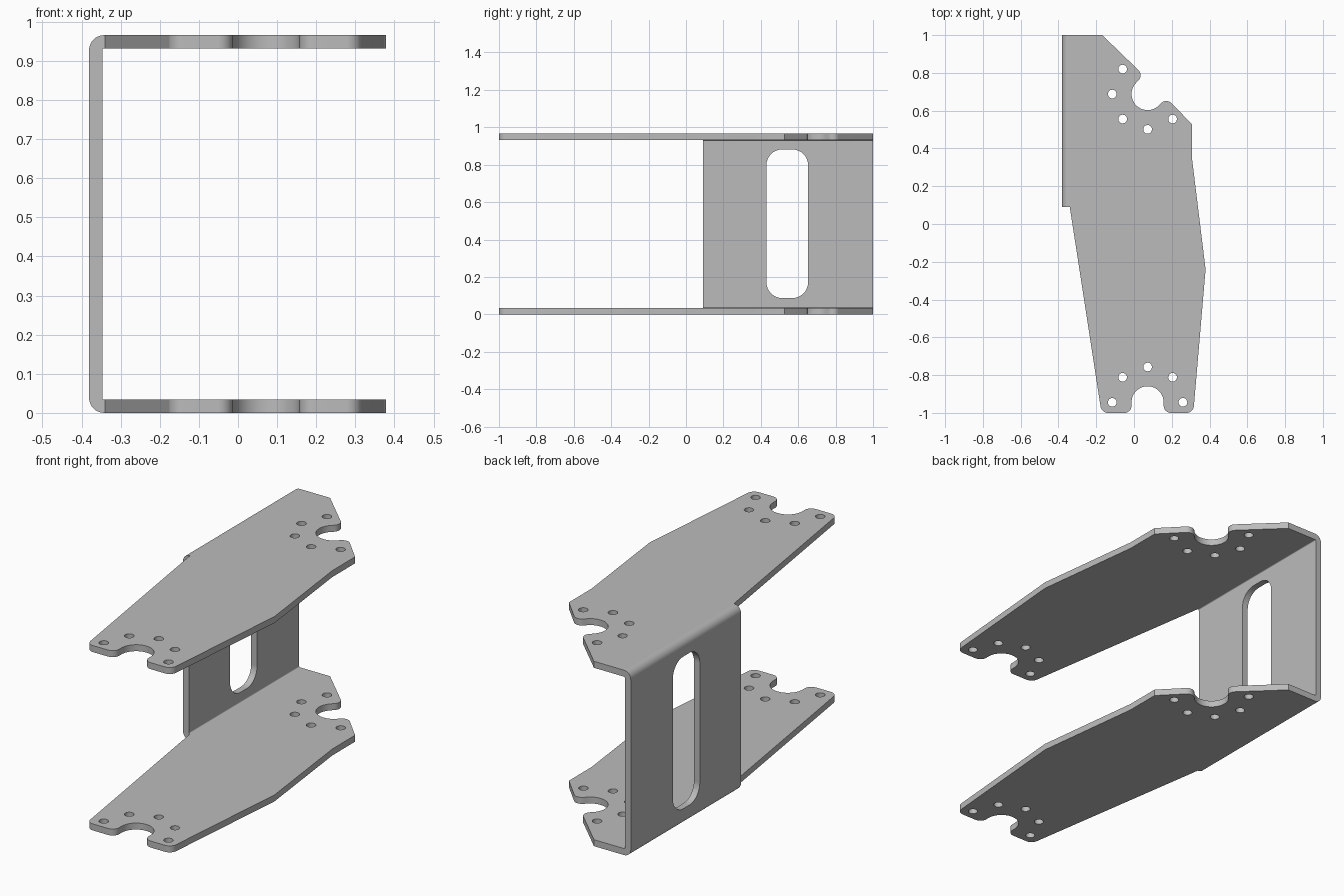
import bpy, bmesh
from math import cos, sin, radians
from mathutils import Vector, Matrix

cube = bpy.data.objects.get("Cube")
if cube:
    bpy.data.objects.remove(cube, do_unlink=True)

HEIGHT, THICK, LEFT = 0.966, 0.034, -0.381
NOTCH_R, BOLT_R = 0.085, 0.187
# mounting ends: centre and opening direction in degrees
ENDS = [((0.072, -0.944), -90), ((0.072, 0.688), 45)]

metal = bpy.data.materials.new("grey metal")
metal.use_nodes = True
metal.diffuse_color = (0.5, 0.5, 0.5, 1)
metal.node_tree.nodes["Principled BSDF"].inputs["Base Color"].default_value = (0.5, 0.5, 0.5, 1)


def polar(centre, r, deg):
    return Vector(centre) + r * Vector((cos(radians(deg)), sin(radians(deg))))


def rounded(corners, steps=8):
    """Turn (x, y, radius) corners into a filleted outline."""
    out = []
    for i, (x, y, r) in enumerate(corners):
        p = Vector((x, y))
        if r == 0:
            out.append(p)
            continue
        a = (Vector(corners[i - 1][:2]) - p).normalized()
        b = (Vector(corners[(i + 1) % len(corners)][:2]) - p).normalized()
        half = a.angle(b) / 2
        centre = p + (a + b).normalized() * r / sin(half)
        d = r * cos(half) / sin(half)
        start, end = p + a * d - centre, p + b * d - centre
        out += [centre + start.slerp(end, k / steps).normalized() * r for k in range(steps + 1)]
    return out


def notch(centre, facing):
    """Round bite with filleted lips, opening towards the facing angle."""
    mouth = polar((0, 0), 0.056, facing)
    arc = [polar(centre, NOTCH_R, facing - 90 - k * 180 / 24) for k in range(25)]
    lips = [arc[0] + mouth, arc[-1] + mouth]
    return [(*lips[0], 0.038)] + [(*p, 0) for p in arc] + [(*lips[1], 0.038)]


def prism(bm, outline, low, high, matrix=Matrix()):
    """Closed solid between two copies of an outline."""
    base, cap = [[bm.verts.new(matrix @ Vector((p[0], p[1], level))) for p in outline]
                 for level in (low, high)]
    bm.faces.new(base[::-1])
    bm.faces.new(cap)
    for i in range(len(base)):
        bm.faces.new((base[i - 1], base[i], cap[i], cap[i - 1]))


def make_object(name, bm):
    bmesh.ops.recalc_face_normals(bm, faces=bm.faces[:])
    mesh = bpy.data.meshes.new(name)
    bm.to_mesh(mesh)
    bm.free()
    mesh.materials.append(metal)
    obj = bpy.data.objects.new(name, mesh)
    bpy.context.collection.objects.link(obj)
    return obj


# Matrices taking flat outlines into the xz and yz planes
XZ = Matrix(((1, 0, 0, 0), (0, 0, 1, 0), (0, 1, 0, 0), (0, 0, 0, 1)))
YZ = Matrix(((0, 0, 1, 0), (1, 0, 0, 0), (0, 1, 0, 0), (0, 0, 0, 1)))

# Folded sheet: C section running front to back
inner, top = LEFT + THICK, HEIGHT - THICK
section = rounded([(0.5, 0, 0), (LEFT, 0, 0.039), (LEFT, HEIGHT, 0.039), (0.5, HEIGHT, 0),
                   (0.5, top, 0), (inner, top, 0.005), (inner, THICK, 0.005), (0.5, THICK, 0)])
bm = bmesh.new()
prism(bm, section, -1.1, 1.1, XZ)
bracket = make_object("folded_bracket", bm)

# Plan outline that trims the sheet
plan = rounded([(-0.172, -1, 0.04)] + notch(*ENDS[0]) + [(0.314, -1, 0.04), (0.379, -0.24, 0),
               (0.308, 0.34, 0), (0.308, 0.527, 0)] + notch(*ENDS[1])
               + [(-0.168, 1, 0), (-0.5, 1, 0), (-0.5, 0.09, 0), (-0.34, 0.09, 0)])
bm = bmesh.new()
prism(bm, plan, -0.2, 1.2)
trim = make_object("plan_trim", bm)

# Bolt holes around each notch, and the long slot in the side wall
bm = bmesh.new()
for centre, facing in ENDS:
    for k in range(5):
        spot = polar(centre, BOLT_R, facing + 90 + 45 * k)
        prism(bm, [polar(spot, 0.023, 15 * s) for s in range(24)], -0.2, 1.2)
slot = rounded([(y, z, 0.085) for y, z in ((0.43, 0.087), (0.653, 0.087), (0.653, 0.882), (0.43, 0.882))])
prism(bm, slot, -0.5, -0.3, YZ)
holes = make_object("hole_cutter", bm)

# Cut, then shade smooth with crisp edges
bpy.ops.object.select_all(action='DESELECT')
bpy.context.view_layer.objects.active = bracket
bracket.select_set(True)
for cutter, operation in ((trim, 'INTERSECT'), (holes, 'DIFFERENCE')):
    mod = bracket.modifiers.new("cut", 'BOOLEAN')
    mod.operation, mod.object, mod.solver = operation, cutter, 'EXACT'
    bpy.ops.object.modifier_apply(modifier=mod.name)
    bpy.data.objects.remove(cutter, do_unlink=True)
bpy.ops.object.shade_smooth_by_angle(angle=radians(30))
weighted = bracket.modifiers.new("even_shading", 'WEIGHTED_NORMAL')
weighted.keep_sharp = True
